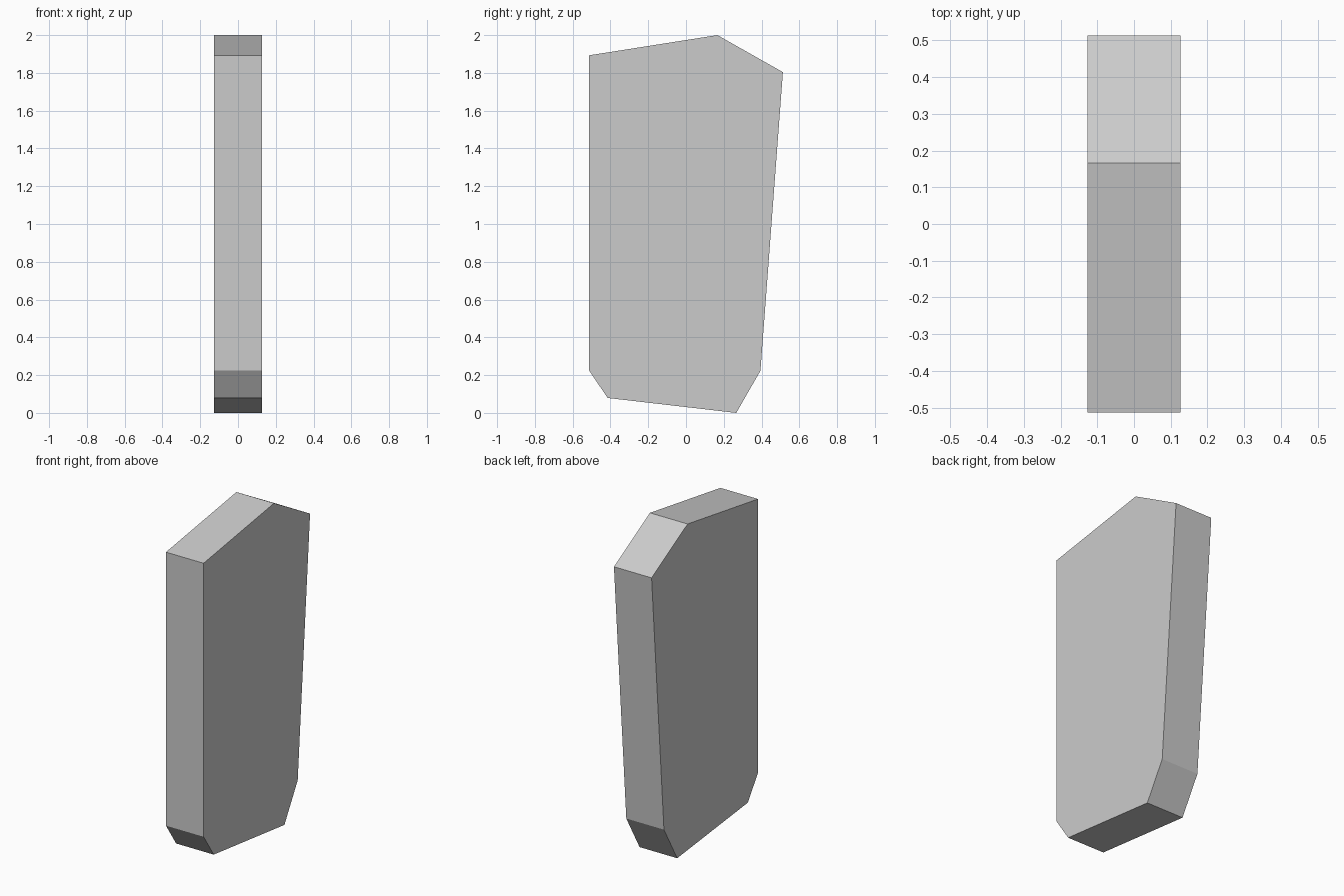
import bpy, bmesh

if "Cube" in bpy.data.objects:
    bpy.data.objects.remove(bpy.data.objects["Cube"])

HALF_WIDTH = 0.127

# Side outline (y, z), counter-clockwise seen from +x
outline = [(0.266, 0.0), (0.394, 0.223), (0.513, 1.804), (0.166, 2.0),
           (-0.513, 1.893), (-0.513, 0.225), (-0.415, 0.079)]

# Slab: outline face extruded across the width
bm = bmesh.new()
face = bm.faces.new([bm.verts.new((-HALF_WIDTH, y, z)) for y, z in outline])
result = bmesh.ops.extrude_face_region(bm, geom=[face], use_keep_orig=True)
moved = [v for v in result["geom"] if isinstance(v, bmesh.types.BMVert)]
bmesh.ops.translate(bm, verts=moved, vec=(2 * HALF_WIDTH, 0, 0))
bmesh.ops.recalc_face_normals(bm, faces=bm.faces)

mesh = bpy.data.meshes.new("stone_slab")
bm.to_mesh(mesh)
bm.free()
slab = bpy.data.objects.new("stone_slab", mesh)
bpy.context.collection.objects.link(slab)
